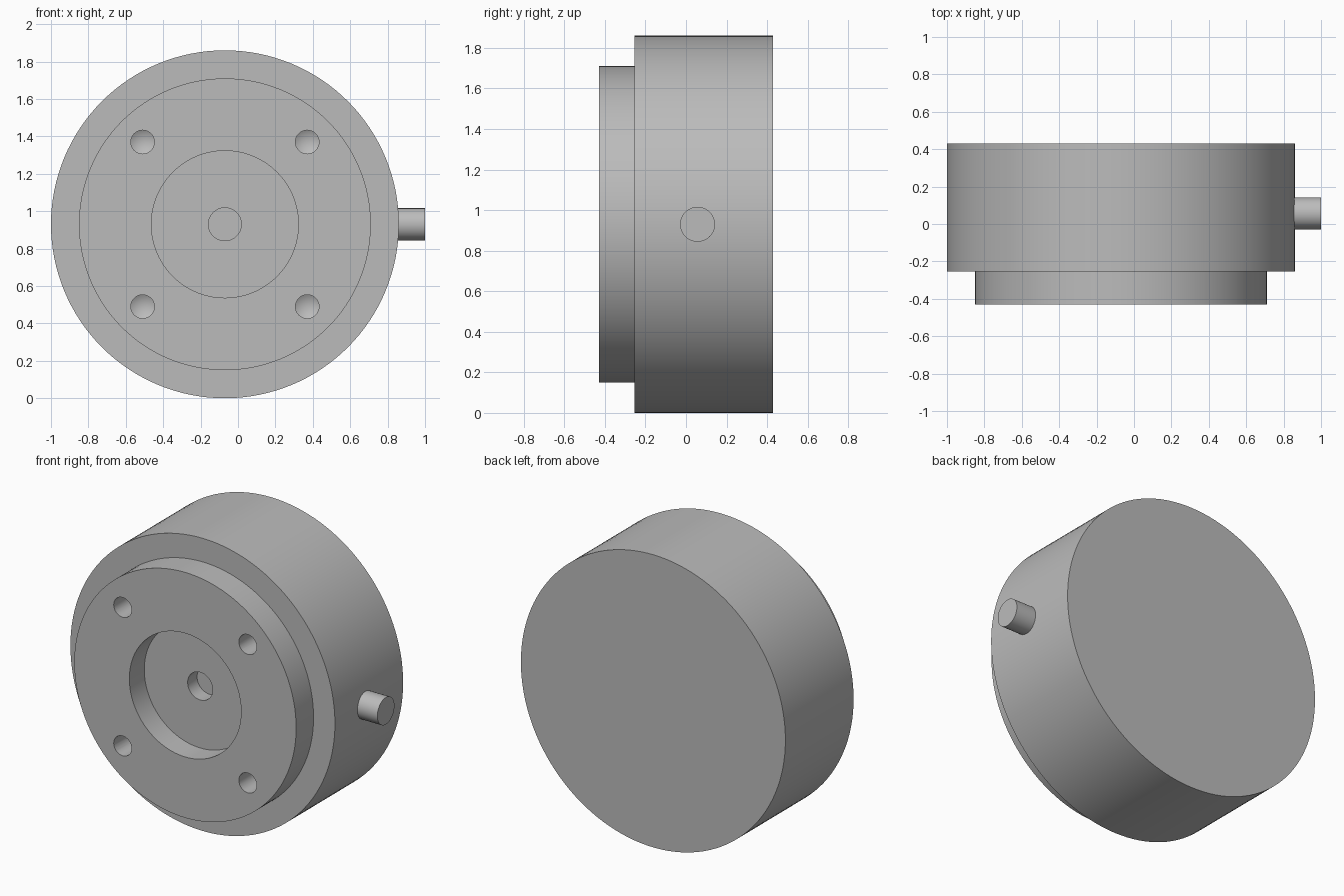
import bpy, bmesh, math
from mathutils import Matrix, Vector

cube = bpy.data.objects.get("Cube")
if cube:
    bpy.data.objects.remove(cube, do_unlink=True)

CENTRE = Vector((-0.07, 0, 0.93))

grey = bpy.data.materials.new("plain_grey")
grey.use_nodes = True
colour = (0.5, 0.5, 0.5, 1)
grey.diffuse_color = colour
grey.node_tree.nodes["Principled BSDF"].inputs["Base Color"].default_value = colour


def lathe(name, profile, origin, axis, steps):
    """Revolve (radius, height) points, starting and ending on the axis."""
    bm = bmesh.new()
    verts = [bm.verts.new((r, 0, h)) for r, h in profile]
    edges = [bm.edges.new(pair) for pair in zip(verts, verts[1:])]
    bmesh.ops.spin(bm, geom=verts + edges, cent=(0, 0, 0), axis=(0, 0, 1),
                   angle=math.tau, steps=steps, use_merge=True)
    bmesh.ops.remove_doubles(bm, verts=bm.verts, dist=0.0001)
    bmesh.ops.recalc_face_normals(bm, faces=bm.faces)
    turn = Vector((0, 0, 1)).rotation_difference(Vector(axis)).to_matrix().to_4x4()
    bm.transform(Matrix.Translation(origin) @ turn)
    mesh = bpy.data.meshes.new(name)
    bm.to_mesh(mesh)
    bm.free()
    mesh.materials.append(grey)
    obj = bpy.data.objects.new(name, mesh)
    bpy.context.collection.objects.link(obj)
    return obj


def smooth(obj):
    bpy.ops.object.select_all(action="DESELECT")
    obj.select_set(True)
    bpy.context.view_layer.objects.active = obj
    bpy.ops.object.shade_smooth_by_angle(angle=math.radians(30))


# Stepped housing with a round recess and a central blind hole
housing = lathe("housing", [
    (0, -0.185), (0.088, -0.185), (0.088, -0.28), (0.393, -0.28),
    (0.393, -0.43), (0.78, -0.43), (0.78, -0.255), (0.93, -0.255),
    (0.93, 0.43), (0, 0.43)], CENTRE, (0, 1, 0), 128)

# Four drilled mounting holes with conical bottoms
for sx in (-1, 1):
    for sz in (-1, 1):
        drill = lathe("hole_cutter", [
            (0, -0.05), (0.063, -0.05), (0.063, 0.25), (0, 0.286)],
            CENTRE + Vector((0.44 * sx, -0.43, 0.44 * sz)), (0, 1, 0), 32)
        drill.hide_render = True
        cut = housing.modifiers.new("mounting_hole", "BOOLEAN")
        cut.operation = "DIFFERENCE"
        cut.solver = "EXACT"
        cut.object = drill
        bpy.context.view_layer.objects.active = housing
        bpy.ops.object.modifier_apply(modifier=cut.name)
        bpy.data.objects.remove(drill, do_unlink=True)
smooth(housing)

# Cable outlet stub on the left side
stub = lathe("side_stub", [(0, 0), (0.086, 0), (0.086, 0.16), (0, 0.16)],
             (0.84, 0.057, CENTRE.z), (1, 0, 0), 48)
smooth(stub)
